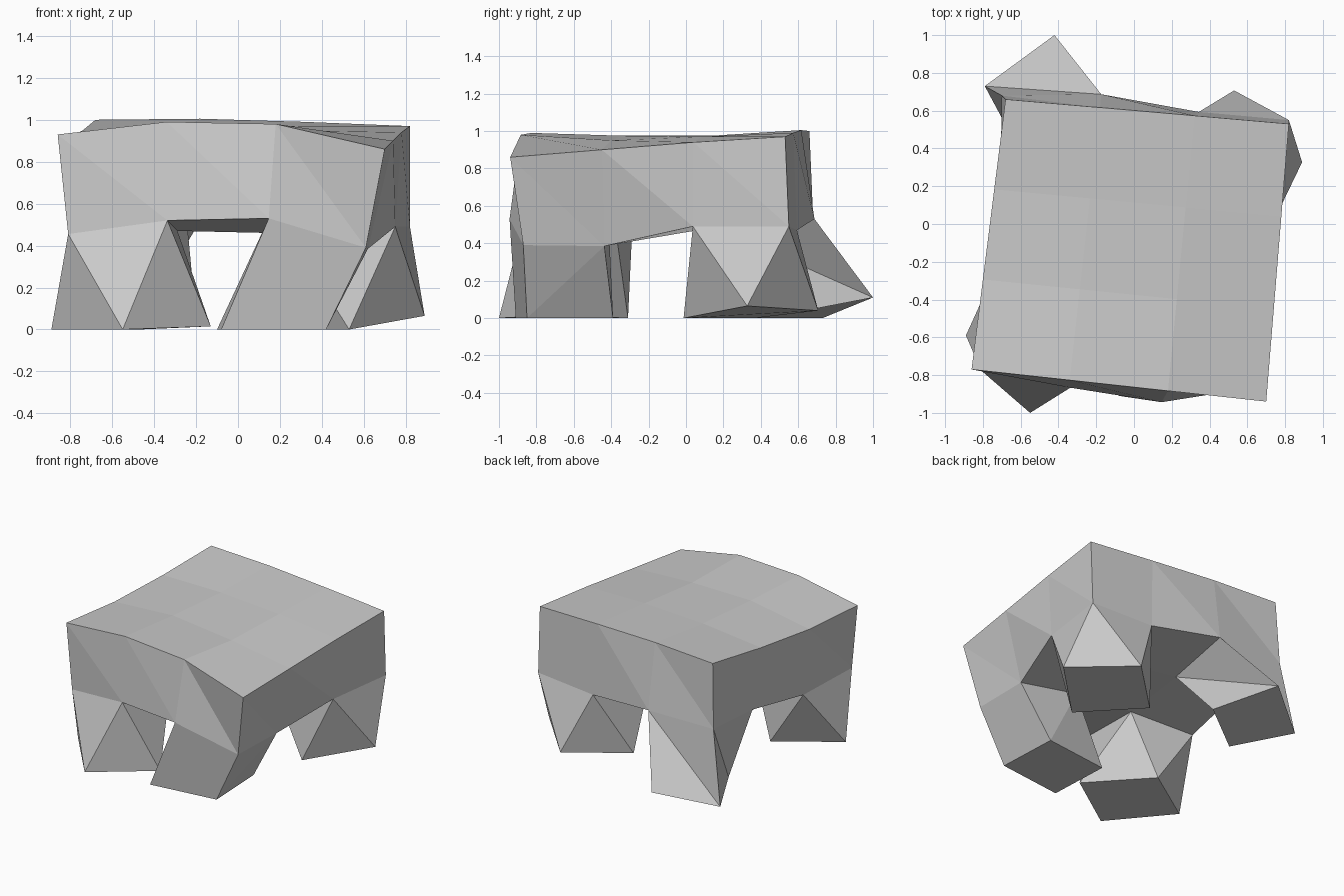
import bpy, bmesh
from mathutils import Vector

cube = bpy.data.objects.get("Cube")
if cube:
    bpy.data.objects.remove(cube)

# One plain grey for the whole piece
grey = bpy.data.materials.new("plain grey")
grey.use_nodes = True
colour = (0.6, 0.6, 0.6, 1)
grey.diffuse_color = colour
grey.node_tree.nodes["Principled BSDF"].inputs["Base Color"].default_value = colour

bm = bmesh.new()
CELLS = 3


def skewed_grid(corners, heights, nudges):
    """Spread a grid of vertices between four corners (counter-clockwise from front left)."""
    front_left, front_right, back_right, back_left = [Vector(c) for c in corners]
    grid = {}
    for j, row in enumerate(heights):
        for i, z in enumerate(row):
            front = front_left.lerp(front_right, i / CELLS)
            back = back_left.lerp(back_right, i / CELLS)
            x, y = front.lerp(back, j / CELLS) + Vector(nudges.get((i, j), (0, 0)))
            grid[i, j] = bm.verts.new((x, y, z))
    return grid


def cell(grid, i, j):
    return [grid[k] for k in ((i, j), (i + 1, j), (i + 1, j + 1), (i, j + 1))]


# Sagging seat and the lower edge of the apron, rows from front to back
seat = skewed_grid(
    [(-.86, -.77), (.7, -.94), (.82, .53), (-.68, .66)],
    [(.93, .99, .98, .86), (.92, .975, .95, .9), (.95, .975, .97, .94), (1, 1.005, .99, .97)],
    {})
under = skewed_grid(
    [(-.81, -.775), (.61, -.87), (.82, .55), (-.7, .68)],
    [(.455, .52, .53, .39), (.425, .47, .46, .385), (.505, .49, .47, .49), (.53, .53, .47, .49)],
    {(1, 0): (0, -.06), (2, 0): (.01, -.105), (3, 1): (-.06, -.04), (3, 2): (0, -.04),
     (1, 3): (.02, .05), (2, 3): (.03, 0), (0, 1): (.02, 0), (0, 2): (.03, .04),
     (1, 1): (0, -.05), (2, 1): (-.04, -.05), (2, 2): (-.02, -.05), (1, 2): (0, -.01)})

# Seat top and the open part of the underside
corner_cells = [(0, 0), (2, 0), (2, 2), (0, 2)]
for i in range(CELLS):
    for j in range(CELLS):
        bm.faces.new(cell(seat, i, j))
        if (i, j) not in corner_cells:
            bm.faces.new(reversed(cell(under, i, j)))

# Apron: each panel is folded along its diagonal
rim = [(i, 0) for i in range(CELLS)] + [(CELLS, j) for j in range(CELLS)]
rim += [(CELLS - i, CELLS - j) for i, j in rim]
for a, b in zip(rim, rim[1:] + rim[:1]):
    bm.faces.new((seat[a], under[b], seat[b]))
    bm.faces.new((seat[a], under[a], under[b]))

# Legs: twisted feet, each given by centre, two half diagonals and foot heights
feet = [((-.51, -.655), (-.38, .065), (-.04, -.345), (0, 0, .015, 0)),
        ((.16, -.65), (-.24, -.26), (.26, -.2), (0, 0, 0, 0)),
        ((.53, .347), (.36, -.02), (0, .36), (.065, .04, 0, 0)),
        ((-.494, .657), (-.296, .073), (-.073, -.343), (0, 0, .03, .11))]
for n, (centre, u, v, heights) in enumerate(feet):
    loop = cell(under, *corner_cells[n])
    top = [loop[(n + k - 1) % 4] for k in range(4)]
    c, u, v = Vector(centre), Vector(u), Vector(v)
    foot = [bm.verts.new((*p, z)) for p, z in zip((c + u, c + v, c - u, c - v), heights)]
    for k in range(4):
        m = (k + 1) % 4
        bm.faces.new((top[k], foot[k], top[m]))
        bm.faces.new((top[m], foot[k], foot[m]))
    bm.faces.new(reversed(foot))

bmesh.ops.recalc_face_normals(bm, faces=bm.faces)
mesh = bpy.data.meshes.new("crooked_stool")
bm.to_mesh(mesh)
bm.free()
mesh.materials.append(grey)
stool = bpy.data.objects.new("crooked_stool", mesh)
bpy.context.collection.objects.link(stool)
